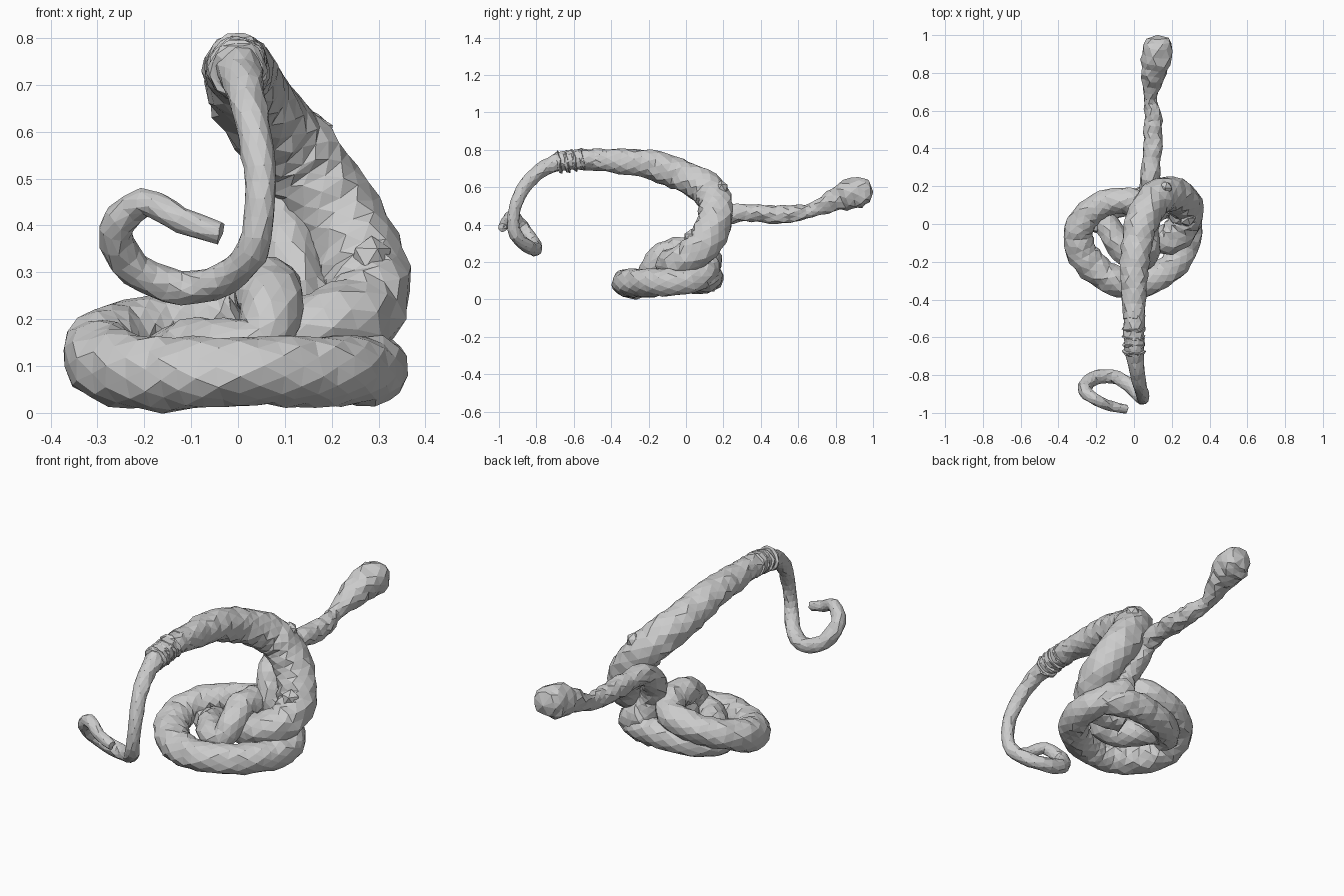
import bpy
import bmesh
import math
import random
from mathutils import Vector

random.seed(7)
SIDES = 11
STEP = 0.035

cube = bpy.data.objects.get("Cube")
if cube:
    bpy.data.objects.remove(cube, do_unlink=True)


def finish(name, bm):
    """Turn a bmesh into a flat-shaded object."""
    bmesh.ops.recalc_face_normals(bm, faces=bm.faces[:])
    mesh = bpy.data.meshes.new(name)
    bm.to_mesh(mesh)
    bm.free()
    obj = bpy.data.objects.new(name, mesh)
    bpy.context.collection.objects.link(obj)
    return obj


def smooth_path(points):
    """Resample (x, y, z, radius) points along a Catmull-Rom spline."""
    pts = [Vector(p) for p in points]
    padded = [2 * pts[0] - pts[1]] + pts + [2 * pts[-1] - pts[-2]]
    samples = []
    for a, b, c, d in zip(padded, padded[1:], padded[2:], padded[3:]):
        count = max(2, round((c.xyz - b.xyz).length / STEP))
        for i in range(count):
            t = i / count
            samples.append(0.5 * (2 * b + (c - a) * t
                                  + (2 * a - 5 * b + 4 * c - d) * t ** 2
                                  + (3 * b - a - 3 * c + d) * t ** 3))
    return samples + [pts[-1]]


def tube(name, points, rough=0.08):
    """Sweep an uneven round section along a path with varying radius."""
    path = smooth_path(points)
    bm = bmesh.new()
    rings = []
    side = None
    for i, p in enumerate(path):
        before, after = path[max(i - 1, 0)], path[min(i + 1, len(path) - 1)]
        tangent = (after.xyz - before.xyz).normalized()
        if side is None:
            side = tangent.orthogonal()
        side = (side - tangent * side.dot(tangent)).normalized()
        up = tangent.cross(side)
        ring = []
        for k in range(SIDES):
            angle = math.tau * (k + 0.5 * (i % 2)) / SIDES
            radius = p.w * (1 + random.uniform(-rough, rough))
            drift = tangent * random.uniform(-0.15, 0.15) * STEP
            offset = side * math.cos(angle) + up * math.sin(angle)
            ring.append(bm.verts.new(p.xyz + offset * radius + drift))
        rings.append(ring)
    # Staggered triangles between neighbouring rings
    for i, (lower, upper) in enumerate(zip(rings, rings[1:])):
        for k in range(SIDES):
            n = (k + 1) % SIDES
            if i % 2 == 0:
                bm.faces.new((lower[k], lower[n], upper[k]))
                bm.faces.new((lower[n], upper[n], upper[k]))
            else:
                bm.faces.new((lower[k], lower[n], upper[n]))
                bm.faces.new((lower[k], upper[n], upper[k]))
    # Rounded end caps
    for ring, end, inner in ((rings[0], path[0], path[1]),
                             (rings[-1], path[-1], path[-2])):
        outward = (end.xyz - inner.xyz).normalized()
        tip = bm.verts.new(end.xyz + outward * end.w * 0.35)
        for k in range(SIDES):
            bm.faces.new((ring[k], ring[(k + 1) % SIDES], tip))
    return finish(name, bm)


def lump(name, centre, radius):
    """Small faceted swelling on the skin."""
    bm = bmesh.new()
    bmesh.ops.create_icosphere(bm, subdivisions=1, radius=radius)
    for v in bm.verts:
        v.co = v.co * random.uniform(0.9, 1.1) + Vector(centre)
    return finish(name, bm)


# Hooked thin tail, running back to the arch
tube("tail", [
    (-.04, -.98, .385, .024), (-.12, -.965, .41, .028),
    (-.2, -.93, .448, .031), (-.262, -.88, .39, .037),
    (-.22, -.82, .305, .038), (-.12, -.805, .268, .037),
    (-.03, -.85, .285, .037), (.03, -.91, .345, .035),
    (.045, -.925, .42, .032), (.045, -.905, .52, .034),
    (.03, -.85, .62, .037), (.01, -.75, .705, .042), (0, -.62, .745, .054),
    (0, -.45, .748, .058)])

# Thick body arching over and down the side, its lower end tucked inward
tube("body", [
    (0, -.5, .747, .057), (0, -.38, .74, .066), (.005, -.2, .723, .078),
    (.03, -.02, .662, .087), (.085, .1, .595, .092), (.14, .15, .53, .094),
    (.22, .15, .41, .096), (.275, .09, .29, .095), (.27, .01, .22, .09),
    (.21, -.07, .19, .085), (.12, -.08, .165, .075), (.03, -.05, .15, .07)])

# Crimped skin folds where the tail meets the body
for i in range(4):
    y = -0.68 + 0.04 * i
    z = 0.732 + 0.005 * i
    tube("skin_fold", [(0, y - .008, z, .056), (0, y + .008, z + .003, .062)])

# Ground ring climbing to an upper loop that arches over and tucks beneath
tube("coil", [
    (.15, .12, .19, .066), (.22, .1, .14, .07),
    (.285, .02, .1, .073), (.275, -.12, .09, .074),
    (.17, -.25, .09, .076), (0, -.32, .09, .075), (-.16, -.27, .083, .08),
    (-.27, -.16, .1, .084), (-.295, -.03, .14, .077),
    (-.22, .075, .175, .072), (-.1, .122, .2, .07), (.01, .11, .225, .07),
    (.06, .03, .257, .07), (.06, -.06, .263, .07), (.07, -.14, .225, .066),
    (.05, -.19, .15, .064), (-.03, -.17, .135, .066),
    (-.1, -.08, .13, .068), (-.15, .02, .11, .066)])

# Lower strand closing the ring at the back
tube("under_strand", [
    (-.22, -.02, .095, .06), (-.14, .08, .1, .068), (-.03, .115, .105, .07),
    (.08, .125, .115, .072), (.18, .11, .115, .074), (.26, .06, .12, .07)])

# Neck rising from the ring and reaching straight back, ending in the head
tube("neck_and_head", [
    (.17, .1, .17, .064), (.13, .08, .27, .064), (.1, .13, .37, .062),
    (.085, .21, .45, .056), (.09, .32, .465, .048), (.1, .45, .455, .05),
    (.1, .58, .46, .046), (.085, .67, .475, .036), (.1, .77, .52, .058),
    (.115, .86, .558, .077), (.125, .93, .572, .082), (.125, .98, .574, .06)],
    rough=0.12)

# Swellings on the skin
lump("side_lump", (.285, .03, .33), .045)
lump("shoulder_lump", (.165, .19, .595), .04)
